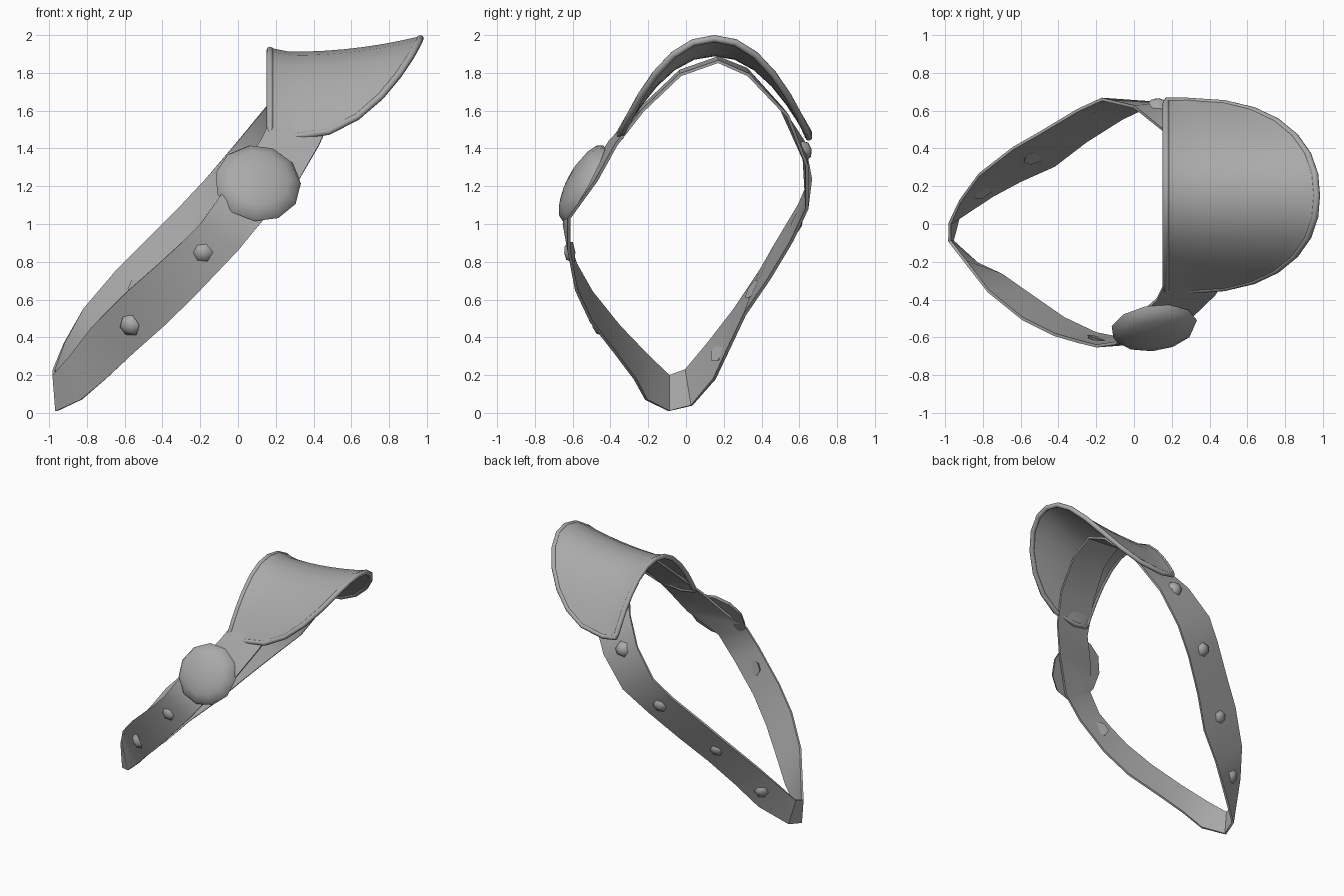
import bpy, bmesh, math
from mathutils import Vector

if "Cube" in bpy.data.objects:
    bpy.data.objects.remove(bpy.data.objects["Cube"])

grey = bpy.data.materials.new("worn grey")
grey.diffuse_color = (0.4, 0.4, 0.4, 1)
grey.use_nodes = True
grey.node_tree.nodes["Principled BSDF"].inputs["Base Color"].default_value = grey.diffuse_color


def finish(name, bm, angle=40, thickness=0):
    me = bpy.data.meshes.new(name)
    bm.to_mesh(me)
    bm.free()
    ob = bpy.data.objects.new(name, me)
    bpy.context.collection.objects.link(ob)
    me.materials.append(grey)
    bpy.ops.object.select_all(action='DESELECT')
    ob.select_set(True)
    bpy.context.view_layer.objects.active = ob
    if thickness:
        mod = ob.modifiers.new("thickness", 'SOLIDIFY')
        mod.thickness = thickness
        mod.offset = 0
        bpy.ops.object.modifier_apply(modifier=mod.name)
    bpy.ops.object.shade_smooth_by_angle(angle=math.radians(angle))
    return ob


# Strap: pairs of upper-edge and lower-edge points around the loop
front_half = [
    ((-.975, -.09, .20), (-.96, -.09, .01)),
    ((-.89, -.20, .30), (-.83, -.21, .07)),
    ((-.77, -.355, .46), (-.70, -.27, .18)),
    ((-.59, -.50, .64), (-.55, -.375, .32)),
    ((-.42, -.585, .79), (-.37, -.50, .48)),
    ((-.30, -.62, .90), (-.20, -.58, .65)),
    ((-.20, -.645, 1.0), (0, -.62, .86)),
    ((-.10, -.63, 1.14), (.14, -.62, 1.03)),
    ((.00, -.505, 1.28), (.32, -.475, 1.23)),
    ((.12, -.40, 1.44), (.43, -.37, 1.42)),
    ((.21, -.22, 1.63), (.51, -.23, 1.60)),
]
back_half = [
    ((.27, -.03, 1.81), (.56, -.03, 1.79)),
    ((.30, .17, 1.88), (.58, .17, 1.86)),
    ((.28, .32, 1.82), (.56, .33, 1.79)),
    ((.15, .50, 1.62), (.45, .54, 1.57)),
    ((.00, .62, 1.44), (.28, .64, 1.31)),
    ((-.17, .66, 1.24), (.11, .64, 1.08)),
    ((-.30, .60, 1.10), (-.06, .56, .91)),
    ((-.50, .48, .90), (-.25, .44, .71)),
    ((-.64, .40, .76), (-.42, .31, .52)),
    ((-.82, .26, .55), (-.60, .23, .35)),
    ((-.92, .12, .37), (-.75, .15, .18)),
    ((-.975, 0, .23), (-.93, .03, .04)),
]
bm = bmesh.new()
rows = [(bm.verts.new(u), bm.verts.new(l)) for u, l in front_half + back_half]
for i, (u, l) in enumerate(rows):
    u2, l2 = rows[(i + 1) % len(rows)]
    bm.faces.new((u, l, l2, u2))
finish("strap", bm, 40, .016)

# Shoulder pad: arched saddle sheet with a rounded outer edge
CY, HW, LEFT = .15, .50, .17


def pad_point(s, f):
    """s runs -1..1 across the arch, f runs 0..1 from straight to round edge."""
    rim = .28 + .685 * max(0, 1 - abs(s) ** 2.3) ** (1 / 2.3)
    x = LEFT + (rim - LEFT) * f
    top = 1.9 + .08 * max(0, (x - .3) / .66) ** 2 + .02 * max(0, 1 - (x - LEFT) / .08)
    return Vector((x, CY + HW * s, top - .44 * abs(s) ** 2.1))


N, M = 14, 8
span = [math.sin(math.pi / 2 * (2 * i / N - 1)) for i in range(N + 1)]
bm = bmesh.new()
grid = [[bm.verts.new(pad_point(s, j / M)) for j in range(M + 1)] for s in span]
for i in range(N):
    for j in range(M):
        bm.faces.new((grid[i][j], grid[i][j + 1], grid[i + 1][j + 1], grid[i + 1][j]))
finish("shoulder_pad", bm, 50, .025)

# Rolled rim that follows the whole border of the pad
border = [pad_point(s, 1) for s in span] + [pad_point(s, 0) for s in reversed(span)]
bm = bmesh.new()
rings = []
K = 8
for i, p in enumerate(border):
    t = (border[(i + 1) % len(border)] - border[i - 1]).normalized()
    out = Vector((0, p.y - CY, p.z - 1.3)).normalized()
    side = t.cross(out).normalized()
    up = side.cross(t)
    rings.append([bm.verts.new(p + .019 * (math.cos(a) * side + math.sin(a) * up))
                  for a in (2 * math.pi * k / K for k in range(K))])
for i, ring in enumerate(rings):
    nxt = rings[(i + 1) % len(rings)]
    for k in range(K):
        bm.faces.new((ring[k], ring[(k + 1) % K], nxt[(k + 1) % K], nxt[k]))
bmesh.ops.recalc_face_normals(bm, faces=bm.faces)
finish("pad_rim", bm, 60)


def dome(name, centre, normal, radius, height, sides, rings):
    """Flat-backed dome whose axis points along normal."""
    rot = Vector(normal).to_track_quat('Z', 'Y')
    bm = bmesh.new()
    loops = []
    for r in range(rings):
        a = math.pi / 2 * r / rings
        loops.append([bm.verts.new(rot @ Vector((
            radius * math.cos(a) * math.cos(2 * math.pi * k / sides),
            radius * math.cos(a) * math.sin(2 * math.pi * k / sides),
            height * math.sin(a))) + Vector(centre)) for k in range(sides)])
    tip = bm.verts.new(rot @ Vector((0, 0, height)) + Vector(centre))
    for a, b in zip(loops, loops[1:]):
        for k in range(sides):
            bm.faces.new((a[k], a[(k + 1) % sides], b[(k + 1) % sides], b[k]))
    for k in range(sides):
        bm.faces.new((loops[-1][k], loops[-1][(k + 1) % sides], tip))
    bm.faces.new(loops[0][::-1])
    return finish(name, bm, 60)


# Large round boss on the front of the strap
dome("round_boss", (.105, -.54, 1.215), (.12, -.87, .48), .23, .085, 11, 4)

# Small six-sided studs along the strap: centre and outward direction
studs = [((-.58, -.455, .46), (-.58, -.75, -.3)),
         ((-.19, -.615, .85), (-.25, -.96, -.1)),
         ((-.80, .18, .32), (-.5, .75, -.45)),
         ((-.53, .36, .65), (-.3, .8, -.5)),
         ((-.18, .585, 1.0), (-.2, .9, -.35)),
         ((.13, .635, 1.39), (.1, .97, .2))]
for i, (c, n) in enumerate(studs):
    n = Vector(n).normalized()
    dome(f"stud_{i + 1}", Vector(c) - n * .014, n, .062, .045, 6, 2)
